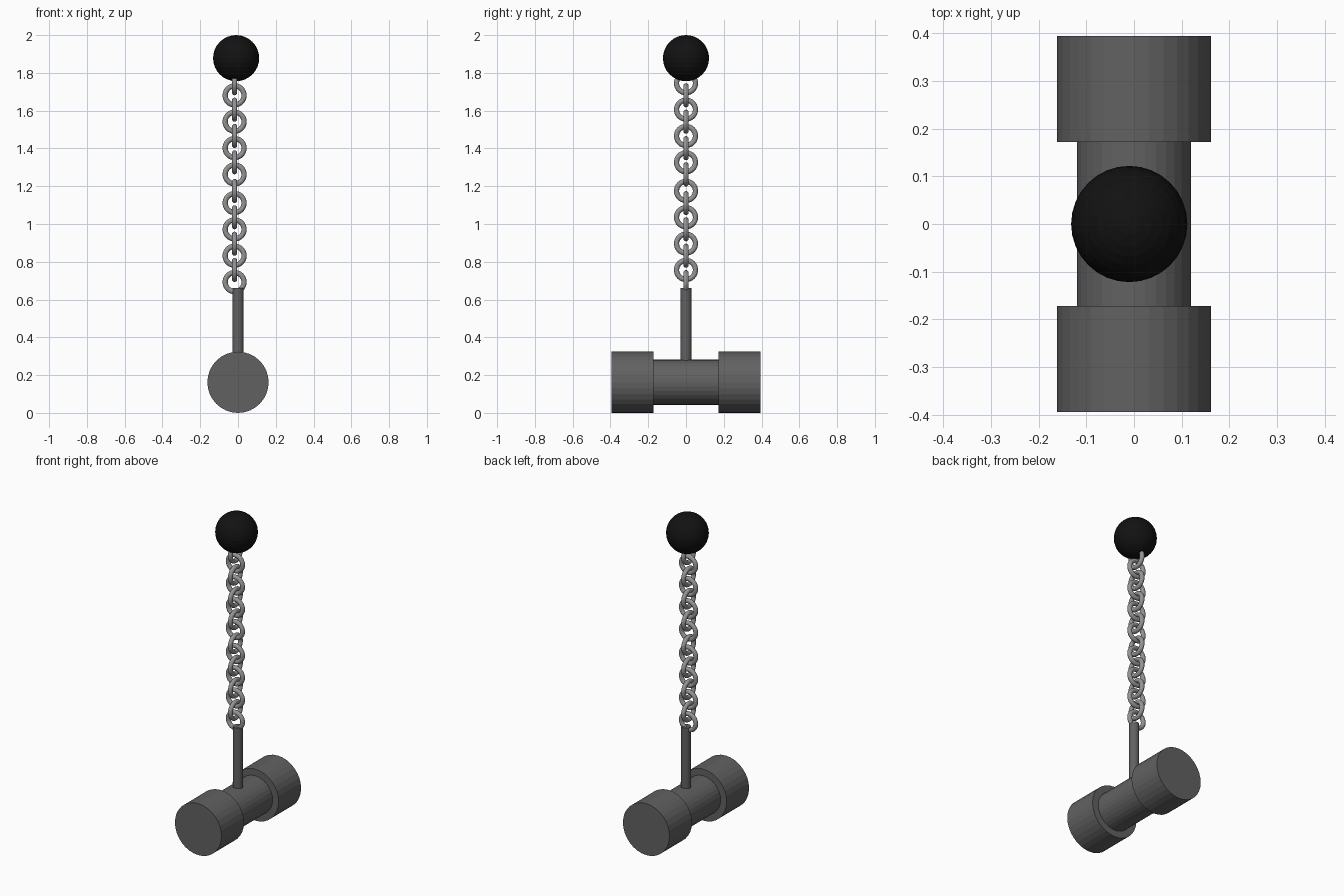
import bpy
from math import pi

if "Cube" in bpy.data.objects:
    bpy.data.objects.remove(bpy.data.objects["Cube"])


def material(name, v):
    m = bpy.data.materials.new(name)
    m.diffuse_color = (v, v, v, 1)
    m.use_nodes = True
    m.node_tree.nodes["Principled BSDF"].inputs["Base Color"].default_value = m.diffuse_color
    return m


IRON = material("dark_iron", 0.12)
STEEL = material("steel", 0.30)
BLACK = material("black", 0.006)


def finish(name, mat):
    o = bpy.context.object
    o.name = name
    o.data.materials.append(mat)
    return o


def cylinder(name, radius, length, loc, rot=(0, 0, 0)):
    bpy.ops.mesh.primitive_cylinder_add(vertices=32, radius=radius, depth=length,
                                        location=loc, rotation=rot)
    return finish(name, IRON)


def link(name, z, rot):
    bpy.ops.mesh.primitive_torus_add(major_radius=0.05, minor_radius=0.0138,
                                     major_segments=48, minor_segments=12,
                                     location=(-0.018, 0, z), rotation=rot)
    return finish(name, STEEL)


# Hammer head: thin core with a wide cap at each end
HEAD_Z = 0.162
ALONG_Y = (pi / 2, 0, 0)
cylinder("head_core", 0.12, 0.40, (0, 0, HEAD_Z), ALONG_Y)
for side, s in (("front", -1), ("back", 1)):
    cylinder("head_cap_" + side, 0.162, 0.223, (0, s * 0.2835, HEAD_Z), ALONG_Y)

# Handle rod
cylinder("handle_rod", 0.029, 0.46, (0, 0, 0.43))

# Chain: two runs of four interlocked link pairs
for run, top in enumerate((1.745, 1.175)):
    for i in range(4):
        z = top - i * 0.1395
        link(f"side_link_{run}_{i}", z, (0, pi / 2, 0))
        link(f"front_link_{run}_{i}", z - 0.064, (pi / 2, 0, 0))

# Ball at the top of the chain
bpy.ops.mesh.primitive_uv_sphere_add(segments=32, ring_count=16, radius=0.122,
                                     location=(-0.01, 0, 1.878))
finish("ball", BLACK)
